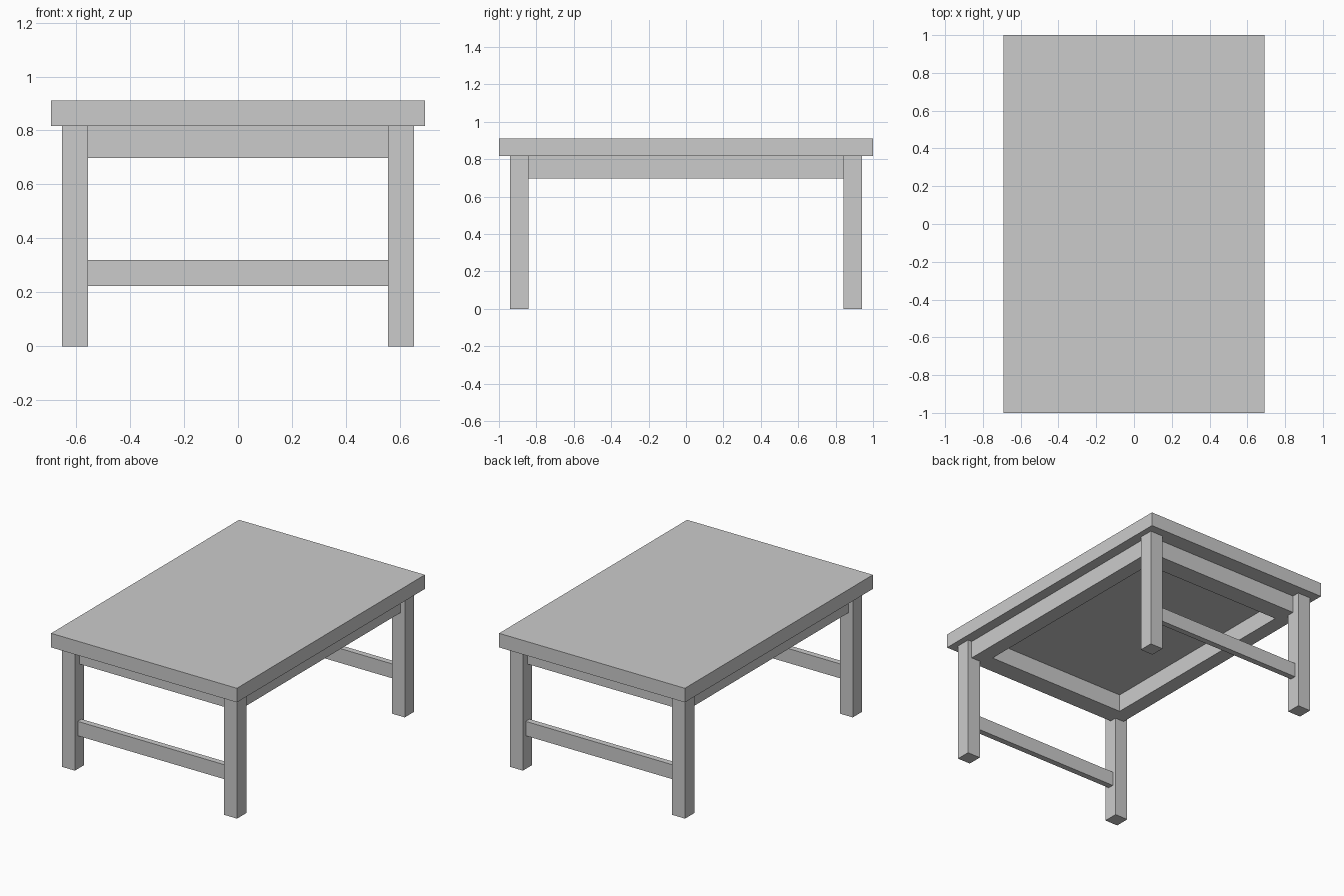
import bpy
import bmesh

if "Cube" in bpy.data.objects:
    bpy.data.objects.remove(bpy.data.objects["Cube"])


def finish(name, bm):
    bmesh.ops.recalc_face_normals(bm, faces=bm.faces[:])
    mesh = bpy.data.meshes.new(name)
    bm.to_mesh(mesh)
    bm.free()
    obj = bpy.data.objects.new(name, mesh)
    bpy.context.collection.objects.link(obj)


def box(name, lo, hi):
    bm = bmesh.new()
    bmesh.ops.create_cube(bm, size=1)
    for v in bm.verts:
        v.co = [(a + b) / 2 + c * (b - a) for a, b, c in zip(lo, hi, v.co)]
    finish(name, bm)


def frame(name, outer, inner, z0, z1):
    """Rectangular ring with mitred corners."""
    bm = bmesh.new()
    signs = [(-1, -1), (1, -1), (1, 1), (-1, 1)]
    loops = [[bm.verts.new((sx * w, sy * d, z)) for sx, sy in signs]
             for (w, d), z in ((outer, z0), (outer, z1), (inner, z1), (inner, z0))]
    for k in range(4):
        a, b = loops[k], loops[(k + 1) % 4]
        for i in range(4):
            j = (i + 1) % 4
            bm.faces.new((a[i], a[j], b[j], b[i]))
    finish(name, bm)


TOP_Z, UNDER_Z = 0.911, 0.816

# Tabletop slab
box("tabletop", (-0.692, -1, UNDER_Z), (0.692, 1, TOP_Z))

# Apron frame set back from the leg faces
frame("apron", (0.622, 0.89), (0.52, 0.76), 0.698, UNDER_Z)

for sy, end in ((-1, "front"), (1, "back")):
    # Square legs
    for sx, side in ((-1, "left"), (1, "right")):
        xs = sorted((sx * 0.556, sx * 0.652))
        ys = sorted((sy * 0.843, sy * 0.941))
        box(f"{end}_{side}_leg", (xs[0], ys[0], 0), (xs[1], ys[1], UNDER_Z))
    # Thin stretcher joining the pair of legs
    ys = sorted((sy * 0.87, sy * 0.91))
    box(f"{end}_stretcher", (-0.556, ys[0], 0.223), (0.556, ys[1], 0.32))
